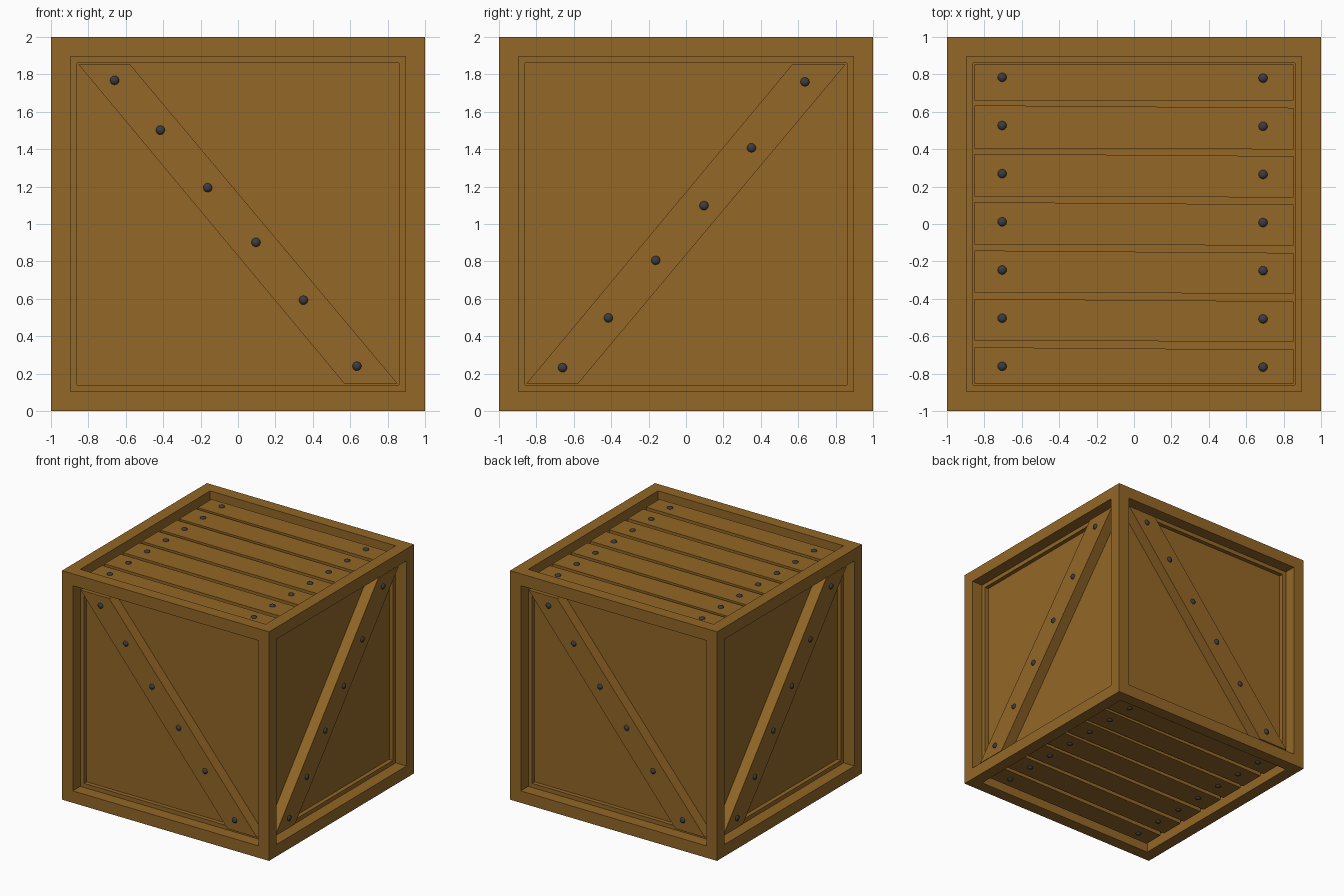
import bpy, bmesh
from math import radians
from mathutils import Matrix

if "Cube" in bpy.data.objects:
    bpy.data.objects.remove(bpy.data.objects["Cube"])

RIM = 0.853      # half width of the recessed opening
FLOOR = 0.86     # recessed panel distance from centre
BOARD = 0.955    # outer surface of braces and slats


def material(name, color):
    m = bpy.data.materials.new(name)
    m.diffuse_color = color
    m.use_nodes = True
    m.node_tree.nodes["Principled BSDF"].inputs["Base Color"].default_value = m.diffuse_color
    return m


WOOD = material("wood", (0.29, 0.135, 0.02, 1))
IRON = material("iron", (0.045, 0.045, 0.05, 1))


def finish(name, bm, mat, matrix):
    bmesh.ops.transform(bm, matrix=matrix, verts=bm.verts)
    bmesh.ops.recalc_face_normals(bm, faces=bm.faces)
    me = bpy.data.meshes.new(name)
    bm.to_mesh(me)
    bm.free()
    me.materials.append(mat)
    ob = bpy.data.objects.new(name, me)
    bpy.context.collection.objects.link(ob)
    return ob


def board(name, pts, face):
    # flat outline extruded outwards from the recessed panel
    bm = bmesh.new()
    f = bm.faces.new([bm.verts.new((u, v, FLOOR)) for u, v in pts])
    ext = bmesh.ops.extrude_face_region(bm, geom=[f], use_keep_orig=True)
    top = [g for g in ext["geom"] if isinstance(g, bmesh.types.BMVert)]
    bmesh.ops.translate(bm, vec=(0, 0, BOARD - FLOOR), verts=top)
    finish(name, bm, WOOD, face)


def nails(name, pts, face):
    # low domed heads sitting on the boards
    bm = bmesh.new()
    for u, v in pts:
        m = Matrix.Translation((u, v, BOARD)) @ Matrix.Diagonal((1, 1, 0.7, 1))
        bmesh.ops.create_uvsphere(bm, u_segments=16, v_segments=8, radius=0.024, matrix=m)
    low = [v for v in bm.verts if v.co.z < BOARD - 0.001]
    bmesh.ops.delete(bm, geom=low, context='VERTS')
    ob = finish(name, bm, IRON, face)
    for p in ob.data.polygons:
        p.use_smooth = True


CENTRE = Matrix.Translation((0, 0, 1))

# crate body: cube with every face framed and recessed
bm = bmesh.new()
bmesh.ops.create_cube(bm, size=2)
panels = bm.faces[:]
bmesh.ops.inset_individual(bm, faces=panels, thickness=1 - RIM, depth=0)
bmesh.ops.inset_individual(bm, faces=panels, thickness=0, depth=FLOOR - 1)
finish("crate_body", bm, WOOD, CENTRE)

# diagonal brace on each upright side, alternating direction
brace = [(-RIM, RIM), (-RIM + 0.005, RIM - 0.005), (0.568, -RIM), (RIM, -RIM), (-0.577, RIM)]
brace = [brace[0]] + brace[2:]
brace_nails = [(-0.66, 0.768), (-0.415, 0.502), (-0.162, 0.194),
               (0.096, -0.098), (0.35, -0.407), (0.636, -0.76)]
for i, side in enumerate(("front", "right", "back", "left")):
    s = -1 if i % 2 else 1
    face = CENTRE @ Matrix.Rotation(radians(90 * i), 4, 'Z') @ Matrix.Rotation(radians(90), 4, 'X')
    board(side + "_brace", [(u, s * v) for u, v in brace], face)
    nails(side + "_nails", [(u, s * v) for u, v in brace_nails], face)

# seven slightly tapered slats on top and bottom
for side, turn in (("top", 0), ("bottom", 180)):
    face = CENTRE @ Matrix.Rotation(radians(turn), 4, 'Y')
    heads = []
    for i in range(7):
        low = max(0.661 - 0.257 * i, -RIM)
        left = min(0.893 - 0.2587 * i, RIM)
        right = min(0.880 - 0.2587 * i, RIM)
        board(f"{side}_slat_{i + 1}",
              [(-RIM, low), (RIM, low - (0.005 if 0 < i < 6 else 0)), (RIM, right), (-RIM, left)], face)
        heads += [(-0.705, 0.784 - 0.2575 * i), (0.69, 0.78 - 0.2575 * i)]
    nails(side + "_nails", heads, face)
